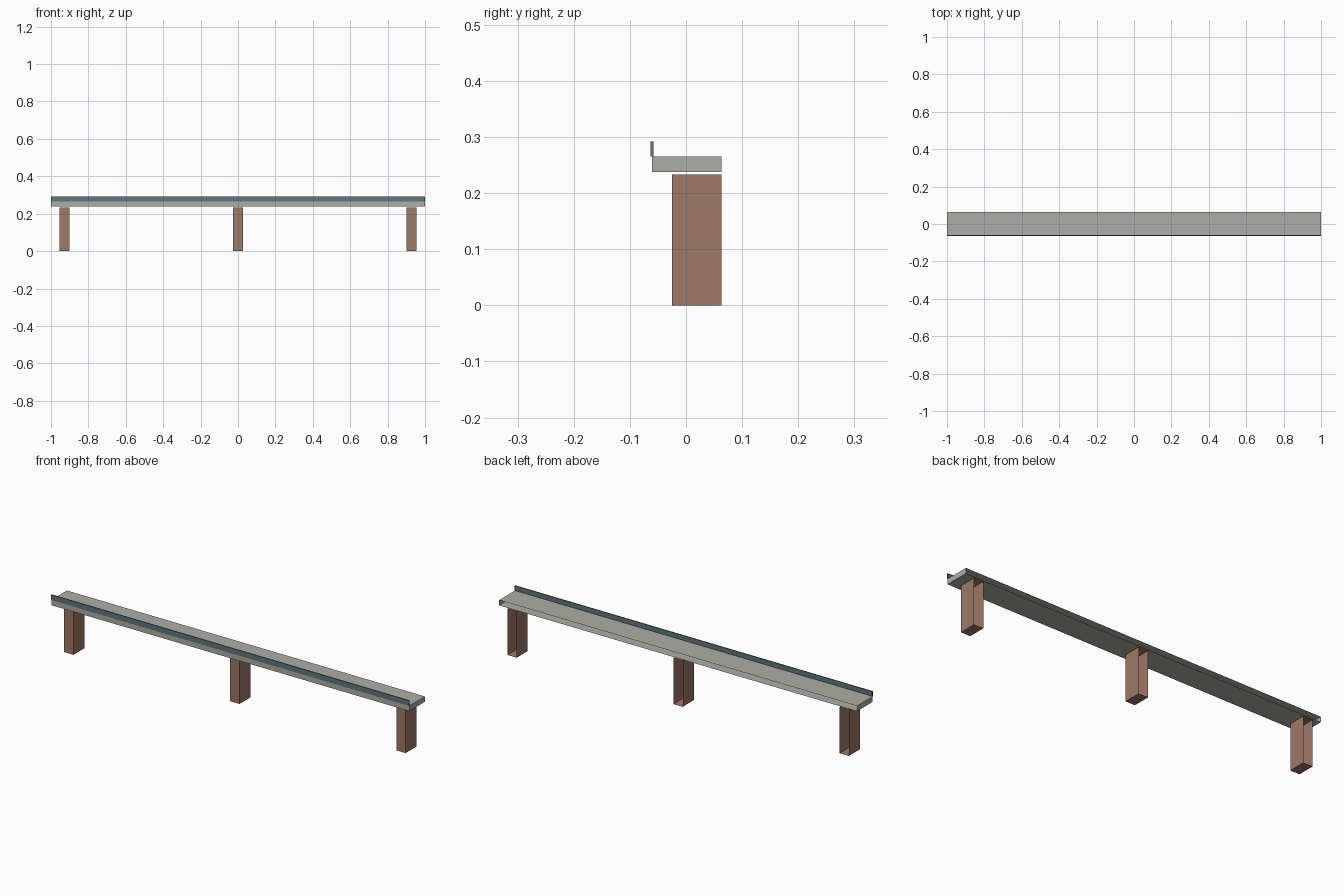
import bpy
import bmesh
from mathutils import Vector

cube = bpy.data.objects.get("Cube")
if cube:
    bpy.data.objects.remove(cube, do_unlink=True)


def material(name, colour):
    mat = bpy.data.materials.new(name)
    mat.use_nodes = True
    mat.diffuse_color = (*colour, 1)
    mat.node_tree.nodes["Principled BSDF"].inputs["Base Color"].default_value = (*colour, 1)
    return mat


def open_back_box(name, low, high, mat):
    """Box between two corners, with its rear (+y) side left open."""
    low, high = Vector(low), Vector(high)
    bm = bmesh.new()
    bmesh.ops.create_cube(bm, size=1)
    bm.normal_update()
    rear = [f for f in bm.faces if f.normal.y > 0.9]
    bmesh.ops.delete(bm, geom=rear, context='FACES_ONLY')
    bmesh.ops.scale(bm, vec=high - low, verts=bm.verts)
    bmesh.ops.translate(bm, vec=(low + high) / 2, verts=bm.verts)
    mesh = bpy.data.meshes.new(name)
    bm.to_mesh(mesh)
    bm.free()
    mesh.materials.append(mat)
    obj = bpy.data.objects.new(name, mesh)
    bpy.context.collection.objects.link(obj)
    return obj


concrete = material("pale concrete", (0.42, 0.42, 0.38))
brick = material("brown brick", (0.337, 0.192, 0.13))
steel = material("blue grey steel", (0.125, 0.178, 0.205))

# Long hollow deck
open_back_box("deck", (-1, -0.061, 0.238), (1, 0.063, 0.265), concrete)

# Thin railing along the front edge
open_back_box("railing", (-1, -0.063, 0.265), (1, -0.058, 0.292), steel)

# Three supporting pillars
for side, x in (("right", -0.928), ("middle", 0), ("left", 0.928)):
    open_back_box(side + "_pillar", (x - 0.026, -0.025, 0), (x + 0.026, 0.063, 0.233), brick)
